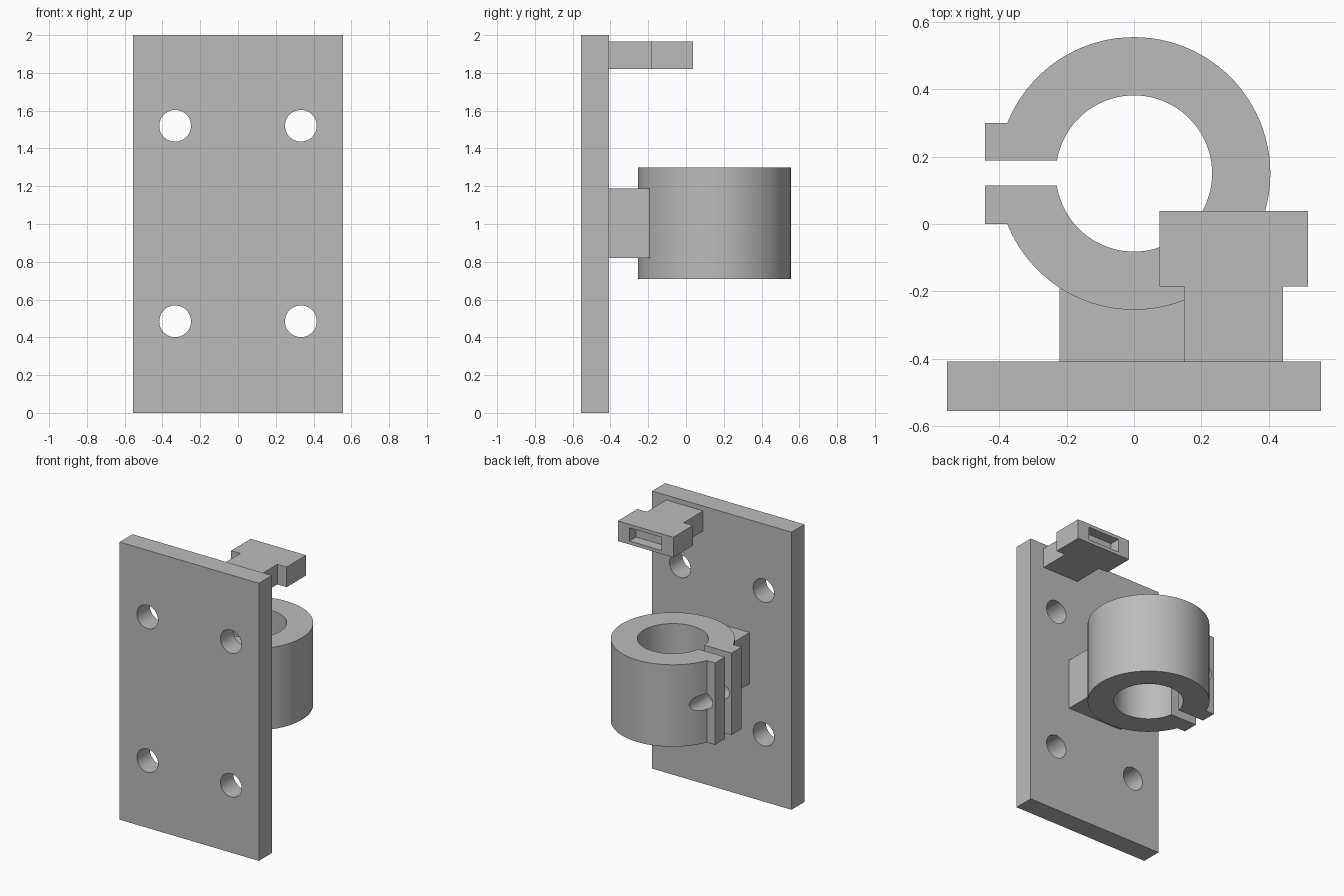
import bpy
import math

cube = bpy.data.objects.get("Cube")
if cube:
    bpy.data.objects.remove(cube, do_unlink=True)

grey = bpy.data.materials.new("plain_grey")
grey.use_nodes = True
colour = (0.5, 0.5, 0.5, 1)
grey.diffuse_color = colour
grey.node_tree.nodes["Principled BSDF"].inputs["Base Color"].default_value = colour


def box(name, x, y, z):
    """Box given as (low, high) on each axis."""
    spans = (x, y, z)
    bpy.ops.mesh.primitive_cube_add(size=1, location=[(a + b) / 2 for a, b in spans])
    ob = bpy.context.object
    ob.name = name
    ob.scale = [b - a for a, b in spans]
    bpy.ops.object.transform_apply(location=True, rotation=False, scale=True)
    ob.data.materials.append(grey)
    return ob


def rod(name, centre, radius, length, along_y=False, sides=96):
    bpy.ops.mesh.primitive_cylinder_add(
        vertices=sides, radius=radius, depth=length, location=centre,
        rotation=(math.pi / 2 if along_y else 0, 0, 0))
    ob = bpy.context.object
    ob.name = name
    bpy.ops.object.transform_apply(location=True, rotation=True, scale=True)
    ob.data.materials.append(grey)
    return ob


def combine(target, tool, operation):
    """Apply a boolean and discard the tool object."""
    tool.hide_render = True
    mod = target.modifiers.new(operation.lower(), 'BOOLEAN')
    mod.operation = operation
    mod.solver = 'EXACT'
    mod.object = tool
    bpy.context.view_layer.objects.active = target
    bpy.ops.object.modifier_apply(modifier=mod.name)
    bpy.data.objects.remove(tool, do_unlink=True)


def smooth(ob):
    bpy.ops.object.select_all(action='DESELECT')
    ob.select_set(True)
    bpy.context.view_layer.objects.active = ob
    bpy.ops.object.shade_smooth_by_angle(angle=math.radians(30))


# Back plate with four screw holes
plate = box("mounting_plate", (-0.555, 0.555), (-0.555, -0.408), (0, 2))
for x in (-0.333, 0.333):
    for z in (0.485, 1.52):
        combine(plate, rod("hole_cutter", (x, -0.48, z), 0.084, 0.4, True, 48), 'DIFFERENCE')
smooth(plate)

# Split clamp ring with ears, bore, slot and pinch-screw hole
low, high = 0.708, 1.298
mid = (low + high) / 2
clamp = rod("clamp_ring", (0, 0.15, mid), 0.405, high - low)
combine(clamp, box("ears", (-0.442, -0.3), (0, 0.3), (low, high)), 'UNION')
combine(clamp, rod("bore_cutter", (0, 0.15, mid), 0.232, 1), 'DIFFERENCE')
combine(clamp, box("slot_cutter", (-0.6, -0.1), (0.114, 0.188), (0.5, 1.5)), 'DIFFERENCE')
combine(clamp, rod("screw_cutter", (-0.367, 0.15, mid), 0.056, 1, True, 48), 'DIFFERENCE')
smooth(clamp)

# Block joining the clamp to the plate
box("clamp_support", (-0.222, 0.222), (-0.415, -0.192), (0.82, 1.188))

# Upper bracket: narrow stem, wide head with a shallow pocket in its back
bracket = box("bracket", (0.075, 0.517), (-0.185, 0.038), (1.82, 1.965))
combine(bracket, box("stem", (0.149, 0.443), (-0.415, -0.15), (1.82, 1.965)), 'UNION')
combine(bracket, box("pocket_cutter", (0.168, 0.424), (-0.037, 0.2), (1.845, 1.94)), 'DIFFERENCE')
